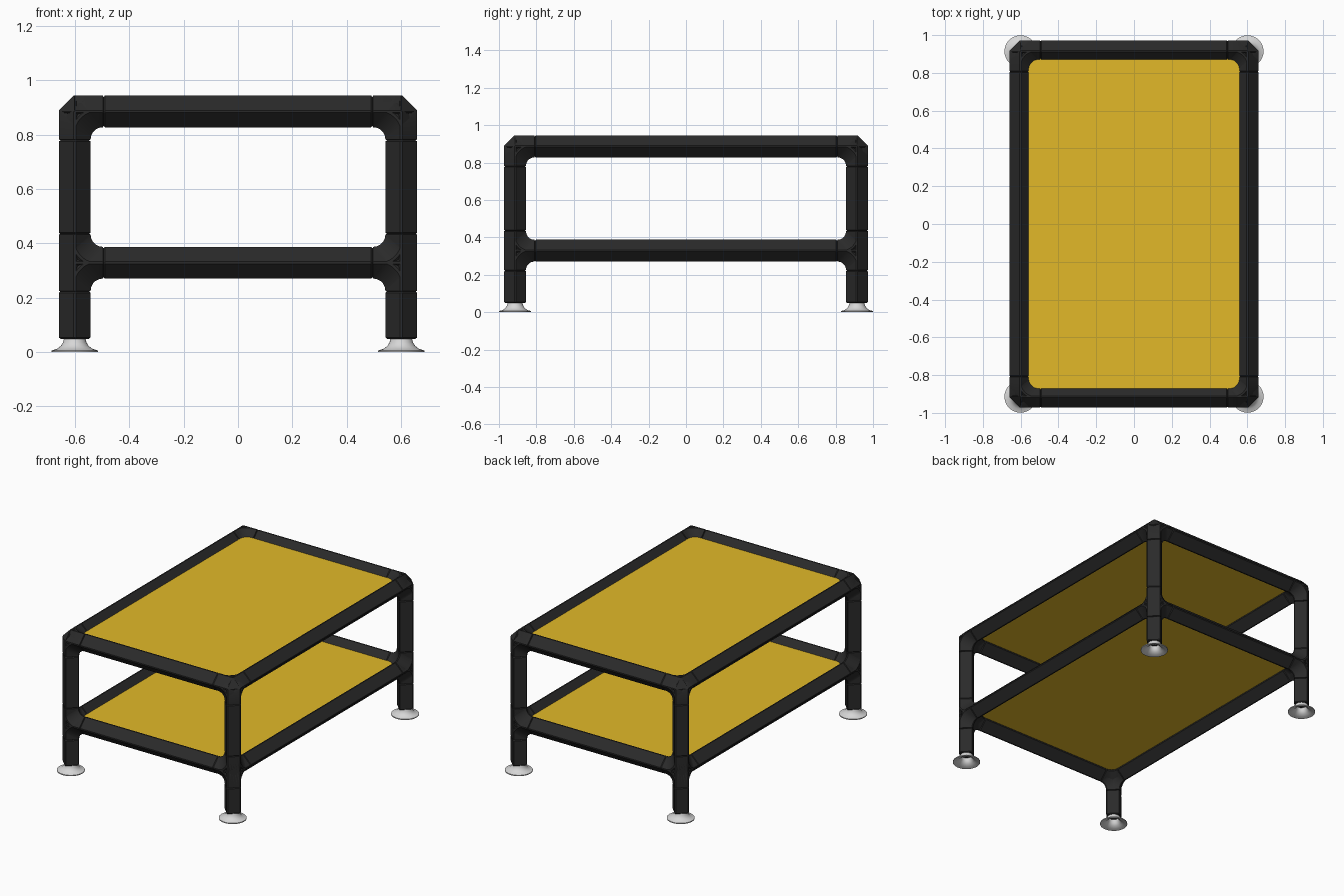
import bpy, bmesh, math
from mathutils import Vector

cube = bpy.data.objects.get("Cube")
if cube:
    bpy.data.objects.remove(cube, do_unlink=True)


def material(name, color, rough):
    m = bpy.data.materials.new(name)
    m.use_nodes = True
    m.diffuse_color = (*color, 1)
    bsdf = next(n for n in m.node_tree.nodes if n.type == 'BSDF_PRINCIPLED')
    bsdf.inputs["Base Color"].default_value = (*color, 1)
    bsdf.inputs["Roughness"].default_value = rough
    return m


BLACK = material("black tube", (0.023, 0.023, 0.023), 0.6)
YELLOW = material("yellow panel", (0.76, 0.485, 0.022), 0.6)
GREY = material("light grey foot", (0.68, 0.68, 0.68), 0.5)

# Frame layout: tube half width, leg centres, rail heights, fitting reach
R, PX, PY = 0.0585, 0.601, 0.914
TOP, LOW = 0.886, 0.329
REACH, FILLET, SEAM = 0.106, 0.044, 0.005
# Diamond tube section with narrowly blunted edges
B = 0.07
SECTION = [(1, -B), (1, B), (B, 1), (-B, 1), (-1, B), (-1, -B), (-B, -1), (B, -1)]
X, Y, Z = Vector((1, 0, 0)), Vector((0, 1, 0)), Vector((0, 0, 1))


def finish(name, bm, mat, smooth=None):
    bmesh.ops.recalc_face_normals(bm, faces=bm.faces)
    me = bpy.data.meshes.new(name)
    bm.to_mesh(me)
    bm.free()
    me.materials.append(mat)
    ob = bpy.data.objects.new(name, me)
    bpy.context.collection.objects.link(ob)
    if smooth:
        bpy.ops.object.select_all(action='DESELECT')
        ob.select_set(True)
        bpy.context.view_layer.objects.active = ob
        bpy.ops.object.shade_smooth_by_angle(angle=math.radians(smooth))


def loft(bm, rings):
    """Skin a list of equal rings and cap both ends."""
    vs = [[bm.verts.new(p) for p in ring] for ring in rings]
    n = len(vs[0])
    for a, b in zip(vs, vs[1:]):
        for i in range(n):
            j = (i + 1) % n
            bm.faces.new((a[i], a[j], b[j], b[i]))
    bm.faces.new(vs[0])
    bm.faces.new(vs[-1])


def tube(bm, start, end, u, w):
    """Straight tube with slightly chamfered ends."""
    d = (end - start).normalized()
    rings = []
    for p, s in ((start, .9), (start + d * SEAM, 1), (end - d * SEAM, 1), (end, .9)):
        rings.append([p + (u * a + w * b) * R * s for a, b in SECTION])
    loft(bm, rings)


def elbow(bm, c, d1, d2, w, steps=5):
    """Bent tube from arm d1 to arm d2, with a round inside and a flat outside."""
    def arm(d, other, dist, s):
        return [c + d * dist + (w * b - other * a) * R * s for a, b in SECTION]

    rings = [arm(d1, d2, REACH, .9), arm(d1, d2, REACH - SEAM / 2, 1)]
    for k in range(steps + 1):
        t = k / steps
        ang = t * math.pi / 2
        ring = []
        for a, b in SECTION:
            flat = (a + 1) / 2
            bend = FILLET + (R - FILLET) * flat
            p = (1 - math.sin(ang)) * (1 - flat) + (1 - t) * flat
            q = (1 - math.cos(ang)) * (1 - flat) + t * flat
            ring.append(c + d1 * (bend * p - a * R) + d2 * (bend * q - a * R) + w * b * R)
        rings.append(ring)
    rings += [arm(d2, d1, REACH - SEAM / 2, 1), arm(d2, d1, REACH, .9)]
    loft(bm, rings)


# Corners: legs, fittings and feet
for sx, sy, label in ((1, -1, "front_left"), (-1, -1, "front_right"),
                      (1, 1, "back_left"), (-1, 1, "back_right")):
    ox, oy = X * sx, Y * sy
    base = ox * PX + oy * PY

    # Three-way top corner
    bm = bmesh.new()
    c = base + Z * TOP
    elbow(bm, c, -Z, -ox, oy)
    elbow(bm, c, -Z, -oy, ox)
    elbow(bm, c, -ox, -oy, Z)
    # Outer facet closing the point of the corner
    tip = [bm.verts.new(c + (ox * i + oy * j + Z * k) * R)
           for i, j, k in ((1, B, 0), (1, 0, B), (B, 1, 0), (0, 1, B),
                           (B, 0, 1), (0, B, 1), (-.3, -.3, -.3))]
    bmesh.ops.convex_hull(bm, input=tip)
    finish(label + "_top_corner", bm, BLACK, 32)

    # Side-outlet joint at the lower shelf
    bm = bmesh.new()
    c = base + Z * LOW
    tube(bm, c - Z * REACH, c + Z * REACH, ox, oy)
    for rail, side in ((ox, oy), (oy, ox)):
        elbow(bm, c, -Z, -rail, side)
        elbow(bm, c, Z, -rail, side)
    elbow(bm, c, -ox, -oy, Z)
    finish(label + "_shelf_joint", bm, BLACK, 32)

    # Leg tubes
    for part, z0, z1 in (("lower_leg", 0.049, LOW - REACH), ("upper_leg", LOW + REACH, TOP - REACH)):
        bm = bmesh.new()
        tube(bm, base + Z * z0, base + Z * z1, ox, oy)
        finish(label + "_" + part, bm, BLACK)

    # Flared hollow foot
    profile = [(.03, .052), (.039, .052), (.043, .036), (.051, .023), (.065, .012),
               (.085, .006), (.085, 0), (.066, .004), (.046, .014), (.034, .03), (.03, .052)]
    bm = bmesh.new()
    vs = [bm.verts.new(base + X * r + Z * z) for r, z in profile]
    edges = [bm.edges.new(pair) for pair in zip(vs, vs[1:])]
    bmesh.ops.spin(bm, geom=vs + edges, cent=base, axis=Z, angle=2 * math.pi, steps=28)
    bmesh.ops.remove_doubles(bm, verts=bm.verts, dist=0.0005)
    finish(label + "_foot", bm, GREY, 40)

# Rails and panels on both levels
for level, z in (("top", TOP), ("shelf", LOW)):
    for s, front, side in ((1, "back", "left"), (-1, "front", "right")):
        bm = bmesh.new()
        p, h = Y * s * PY + Z * z, X * (PX - REACH)
        tube(bm, p - h, p + h, Y * s, Z)
        finish(f"{level}_{front}_rail", bm, BLACK)
        bm = bmesh.new()
        p, h = X * s * PX + Z * z, Y * (PY - REACH)
        tube(bm, p - h, p + h, X * s, Z)
        finish(f"{level}_{side}_rail", bm, BLACK)

    bm = bmesh.new()
    bmesh.ops.create_cube(bm, size=1)
    for v in bm.verts:
        v.co = (v.co.x * 2 * (PX - .02), v.co.y * 2 * (PY - .02), z + .014 + v.co.z * .01)
    finish(level + "_panel", bm, YELLOW)
